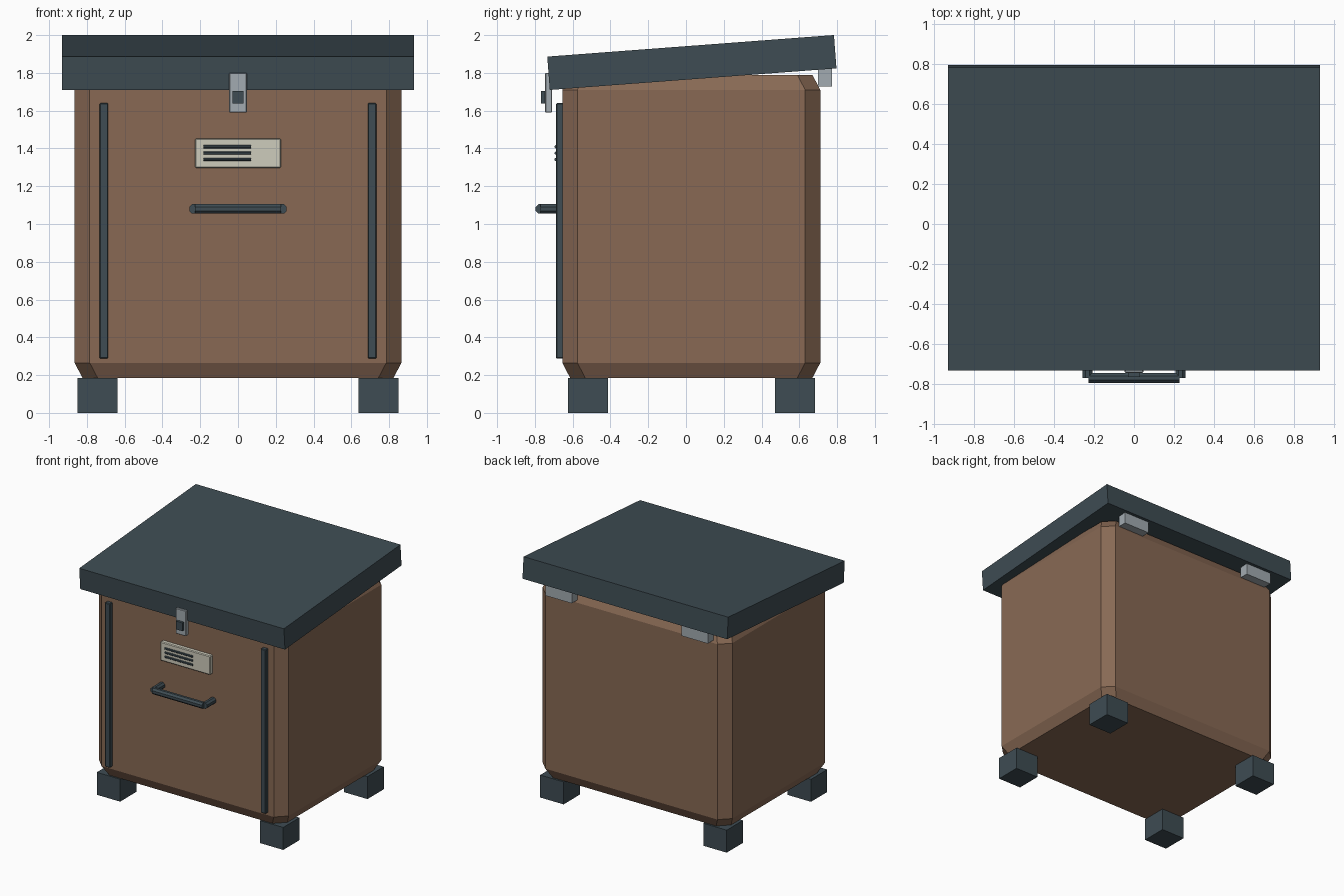
import bpy
import bmesh
from math import radians, cos, pi
from mathutils import Matrix, Vector

if "Cube" in bpy.data.objects:
    bpy.data.objects.remove(bpy.data.objects["Cube"], do_unlink=True)


def make_material(name, rgb):
    # 8-bit screen colour to linear
    lin = [((c / 255 + 0.055) / 1.055) ** 2.4 for c in rgb] + [1.0]
    mat = bpy.data.materials.new(name)
    mat.use_nodes = True
    mat.diffuse_color = lin
    mat.node_tree.nodes["Principled BSDF"].inputs["Base Color"].default_value = lin
    return mat


brown = make_material("brown", (136, 105, 84))
slate = make_material("dark slate", (62, 76, 83))
cream = make_material("pale cream", (206, 204, 188))
metal = make_material("light grey metal", (162, 171, 177))


def finish(name, bm, mat):
    bmesh.ops.recalc_face_normals(bm, faces=bm.faces)
    mesh = bpy.data.meshes.new(name)
    bm.to_mesh(mesh)
    bm.free()
    mesh.materials.append(mat)
    obj = bpy.data.objects.new(name, mesh)
    bpy.context.collection.objects.link(obj)
    return obj


def box(name, low, high, mat, bevel=0):
    low, high = Vector(low), Vector(high)
    bm = bmesh.new()
    bmesh.ops.create_cube(bm, size=1, matrix=Matrix.Translation((low + high) / 2)
                          @ Matrix.Diagonal((*(high - low), 1)))
    if bevel:
        bmesh.ops.bevel(bm, geom=bm.edges[:], offset=bevel, segments=1, affect='EDGES')
    return finish(name, bm, mat)


def rod(name, start, end, radius, mat):
    # Octagonal rod with flats facing along the axes
    start, end = Vector(start), Vector(end)
    axis = end - start
    place = (Matrix.Translation((start + end) / 2)
             @ axis.to_track_quat('Z', 'Y').to_matrix().to_4x4()
             @ Matrix.Rotation(pi / 8, 4, 'Z'))
    r = radius / cos(pi / 8)
    bm = bmesh.new()
    bmesh.ops.create_cone(bm, cap_ends=True, segments=8, radius1=r, radius2=r,
                          depth=axis.length, matrix=place)
    return finish(name, bm, mat)


# Body: chamfered rectangle lofted with drawn-in top and bottom rims
def body_ring(bm, z, inset, cut=0.08):
    hx, hy, cy = 0.865 - inset, 0.683 - inset, 0.028
    ring = []
    for sx, sy in ((1, 1), (-1, 1), (-1, -1), (1, -1)):
        pair = [(sx * hx, sy * (hy - cut)), (sx * (hx - cut), sy * hy)]
        if sx * sy < 0:
            pair.reverse()
        ring += [bm.verts.new((x, y + cy, z)) for x, y in pair]
    return ring


bm = bmesh.new()
rings = [body_ring(bm, z, i) for z, i in
         ((0.185, 0.042), (0.265, 0), (1.71, 0), (1.79, 0.042))]
for a, b in zip(rings, rings[1:]):
    for k in range(8):
        n = (k + 1) % 8
        bm.faces.new((a[k], a[n], b[n], b[k]))
bm.faces.new(rings[0])
bm.faces.new(rings[-1])
finish("body", bm, brown)

# Sloping lid
lid = box("lid", (-0.933, -0.761, -0.0885), (0.933, 0.761, 0.0885), slate)
lid.location = (0, 0.031, 1.855)
lid.rotation_euler.x = radians(4.3)

# Mirrored parts: feet, front rails, hinges and handle posts
for side, s in (("left", 1), ("right", -1)):
    def pair_box(name, x0, x1, y, z, mat, bevel=0):
        xs = sorted((s * x0, s * x1))
        box(f"{side}_{name}", (xs[0], y[0], z[0]), (xs[1], y[1], z[1]), mat, bevel)

    pair_box("front_foot", 0.637, 0.85, (-0.625, -0.413), (0, 0.185), slate)
    pair_box("back_foot", 0.637, 0.85, (0.472, 0.684), (0, 0.185), slate)
    pair_box("front_rail", 0.687, 0.733, (-0.688, -0.645), (0.287, 1.64), slate, 0.005)
    pair_box("hinge", 0.5, 0.74, (0.7, 0.773), (1.727, 1.825), metal)
    rod(f"{side}_handle_post", (s * 0.233, -0.645, 1.08), (s * 0.233, -0.771, 1.08),
        0.025, slate)

# Handle bar
rod("handle_bar", (-0.228, -0.771, 1.08), (0.228, -0.771, 1.08), 0.025, slate)

# Vent plate with three slots
box("vent_plate", (-0.228, -0.688, 1.297), (0.228, -0.645, 1.453), cream, 0.006)
for i in range(3):
    z = 1.341 + i * 0.034
    rod(f"vent_slot_{i + 1}", (-0.183, -0.688, z), (0.07, -0.688, z), 0.008, slate)

# Latch
box("latch_plate", (-0.047, -0.746, 1.59), (0.047, -0.709, 1.8), metal, 0.004)
box("latch_knob", (-0.029, -0.767, 1.637), (0.029, -0.74, 1.705), slate)
